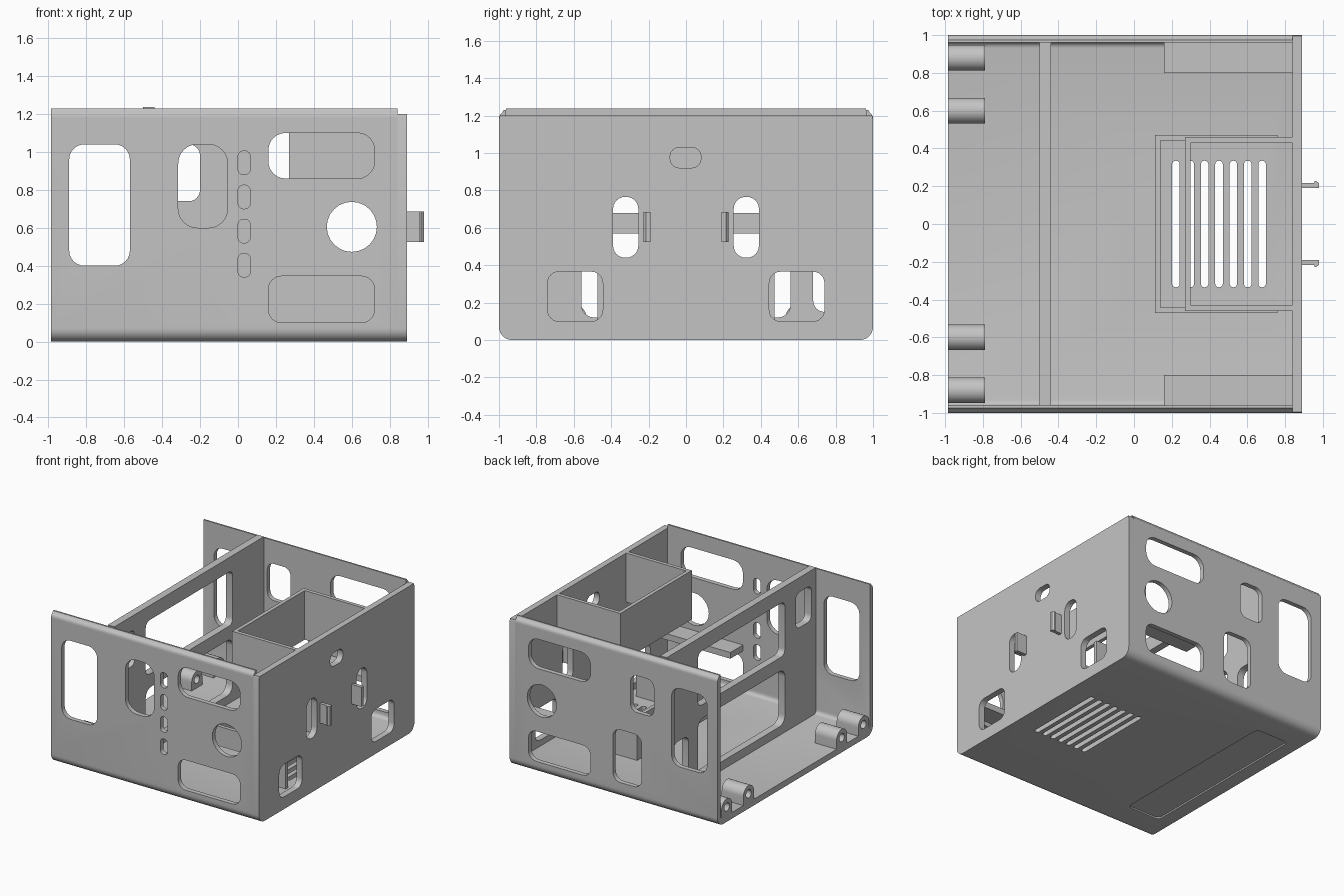
import bpy, bmesh, math
from mathutils import Vector

cube = bpy.data.objects.get("Cube")
if cube:
    bpy.data.objects.remove(cube)

GREY = (0.55, 0.55, 0.55, 1)
mat = bpy.data.materials.new("plain grey")
mat.use_nodes = True
mat.diffuse_color = GREY
mat.node_tree.nodes["Principled BSDF"].inputs["Base Color"].default_value = GREY


def place(axis, u, v, w):
    """Map profile coordinates u, v and depth w to space for an extrusion axis."""
    return Vector({"x": (w, u, v), "y": (u, w, v), "z": (u, v, w)}[axis])


def prism(bm, axis, pts, lo, hi):
    face = bm.faces.new([bm.verts.new(place(axis, u, v, lo)) for u, v in pts])
    out = bmesh.ops.extrude_face_region(bm, geom=[face])["geom"]
    move = place(axis, 0, 0, hi - lo)
    bmesh.ops.translate(bm, vec=move, verts=[g for g in out if isinstance(g, bmesh.types.BMVert)])


def arc(cu, cv, r, start, end, n=8):
    angles = [math.radians(start + (end - start) * i / n) for i in range(n + 1)]
    return [(cu + r * math.cos(a), cv + r * math.sin(a)) for a in angles]


def rounded(u0, u1, v0, v1, r):
    r = min(r, (u1 - u0) / 2 - 0.001, (v1 - v0) / 2 - 0.001)
    corners = [(u1 - r, v0 + r), (u1 - r, v1 - r), (u0 + r, v1 - r), (u0 + r, v0 + r)]
    return [p for i, (u, v) in enumerate(corners) for p in arc(u, v, r, 90 * i - 90, 90 * i, 6)]


def rect(u0, u1, v0, v1):
    return [(u0, v0), (u1, v0), (u1, v1), (u0, v1)]


def build(name, prisms, cuts=()):
    """Make an object from prisms, with other prisms cut out of it."""
    def make(label, parts):
        bm = bmesh.new()
        for p in parts:
            prism(bm, *p)
        bmesh.ops.recalc_face_normals(bm, faces=bm.faces)
        mesh = bpy.data.meshes.new(label)
        bm.to_mesh(mesh)
        bm.free()
        ob = bpy.data.objects.new(label, mesh)
        bpy.context.collection.objects.link(ob)
        mesh.materials.append(mat)
        return ob

    ob = make(name, prisms)
    bpy.ops.object.select_all(action="DESELECT")
    bpy.context.view_layer.objects.active = ob
    ob.select_set(True)
    if cuts:
        cutter = make(name + "_cutter", cuts)
        cutter.hide_render = True
        mod = ob.modifiers.new("openings", "BOOLEAN")
        mod.operation, mod.solver, mod.object = "DIFFERENCE", "EXACT", cutter
        bpy.ops.object.modifier_apply(modifier=mod.name)
        bpy.data.objects.remove(cutter)
    bpy.ops.object.shade_smooth_by_angle(angle=math.radians(30))
    return ob


def mirrored(half):
    return half + [(-u, v) for u, v in reversed(half)]


# Tray: floor and two side walls with rounded lower edges
outer = arc(0.93, 0.07, 0.07, -90, 0) + [(1, 1.18)] + arc(0.965, 1.185, 0.035, 0, 60, 4)
outer += [(0.975, 1.23), (0.962, 1.23)]
inner = [(0.962, 0.08)] + arc(0.932, 0.08, 0.03, 0, -90, 4)
half = outer + inner
profile = half + [(-u, v) for u, v in reversed(half)]
# The bottom centre seam is shared by the two halves, so build the ring in order
right_side = list(reversed(inner)) + list(reversed(outer))
profile = right_side + [(-u, v) for u, v in reversed(right_side)]

shared = [
    rounded(-0.89, -0.57, 0.40, 1.04, 0.08),
    rounded(0.16, 0.72, 0.86, 1.10, 0.09),
    rounded(0.16, 0.72, 0.10, 0.345, 0.07),
    arc(0.6, 0.605, 0.132, 0, 345, 23),
]
front_only = [rounded(-0.315, -0.055, 0.60, 1.04, 0.1)]
front_only += [rounded(0, 0.065, z, z + 0.125, 0.03) for z in (0.34, 0.52, 0.70, 0.88)]
back_only = [
    rounded(-0.41, -0.2, 0.74, 1.04, 0.06),
    rounded(-0.30, -0.04, 0.13, 0.56, 0.07),
]
cuts = [("y", s, -1.1, -0.9) for s in shared + front_only]
cuts += [("y", s, 0.9, 1.1) for s in shared + back_only]
for i in range(7):
    x = 0.222 + 0.076 * i
    cuts.append(("z", rounded(x - 0.02, x + 0.02, -0.335, 0.335, 0.019), -0.1, 0.1))
cuts.append(("z", rounded(-0.87, -0.57, -0.75, 0.75, 0.04), -0.1, 0.012))
build("tray", [("x", profile, -0.985, 0.84)], cuts)

# End panel with its openings
panel = mirrored(arc(0.93, 0.07, 0.07, -90, 0) + [(1, 1.18), (0.995, 1.2)])
cuts = [rounded(-0.085, 0.08, 0.92, 1.03, 0.05)]
for s in (-1, 1):
    a, b = sorted((s * 0.255, s * 0.39))
    cuts.append(rounded(a, b, 0.44, 0.765, 0.064))
    a, b = sorted((s * 0.445, s * 0.74))
    cuts.append(rounded(a, b, 0.10, 0.365, 0.06))
build("end_panel", [("x", panel, 0.84, 0.89)], [("x", c, 0.8, 0.95) for c in cuts])

# Divider with windows
windows = [
    rounded(-0.56, 0.56, 0.12, 0.57, 0.07),
    rounded(-0.56, 0.56, 0.68, 1.12, 0.05),
    rounded(0.68, 0.88, 0.15, 0.50, 0.06),
    rounded(-0.90, -0.70, 0.83, 1.12, 0.05),
]
build("divider", [("x", rect(-0.962, 0.962, 0.05, 1.238), -0.5, -0.44)],
      [("x", w, -0.6, -0.3) for w in windows])

# Ducts: three-sided frames open above and below
def duct(name, x0, x1, y, t, z0, z1):
    ring = [(x1, -y), (x1, -y + t), (x0 + t, -y + t), (x0 + t, y - t),
            (x1, y - t), (x1, y), (x0, y), (x0, -y)]
    build(name, [("z", ring, z0, z1)])


duct("upper_duct", 0.27, 0.84, 0.46, 0.03, 0.80, 1.2)
duct("lower_duct", 0.11, 0.76, 0.472, 0.03, 0.05, 0.40)

for side, s in (("front", -1), ("back", 1)):
    # Corner shelf along each side wall
    y0, y1 = sorted((s * 0.80, s * 0.965))
    build(side + "_shelf", [("z", rect(0.16, 0.84, y0, y1), 0.38, 0.43)])

    # Hook on the outside of the end panel
    hook = [(0.89, s * 0.19), (0.98, s * 0.19), (0.98, s * 0.215), (0.965, s * 0.228),
            (0.955, s * 0.228), (0.955, s * 0.217), (0.89, s * 0.217)]
    build(side + "_hook", [("z", hook, 0.525, 0.685)])

    # Hinge bosses on the floor
    for label, y in (("outer", 0.88), ("inner", 0.60)):
        boss = [(s * y + 0.068, 0.04)] + arc(s * y, 0.12, 0.068, 0, 180, 16) + [(s * y - 0.068, 0.04)]
        bore = arc(s * y, 0.12, 0.033, 0, 345, 23)
        build(f"{side}_{label}_boss", [("x", boss, -0.985, -0.79)], [("x", bore, -1.1, -0.7)])
